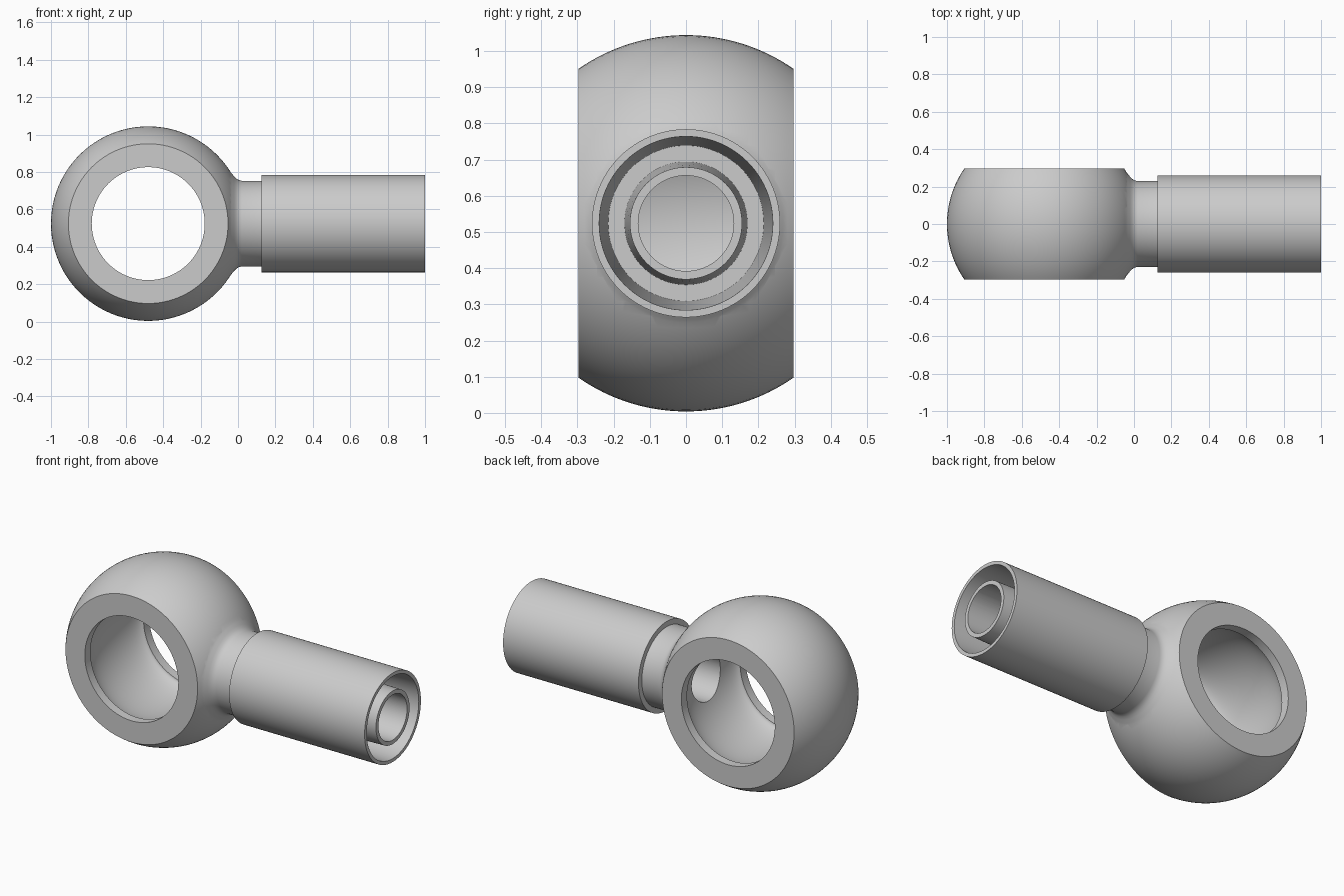
import bpy
import bmesh
from math import pi, sin, cos, asin, radians
from mathutils import Vector, Matrix

old = bpy.data.objects.get("Cube")
if old:
    bpy.data.objects.remove(old, do_unlink=True)

EYE = Vector((-0.48, 0, 0.524))   # centre of the ball
BALL, HALF_WIDTH, HOLE = 0.52, 0.297, 0.302
LIP, GROOVE = 0.245, 0.36
BORE = 0.132

steel = bpy.data.materials.new("light grey steel")
steel.use_nodes = True
grey = (0.6, 0.6, 0.6, 1)
steel.diffuse_color = grey
steel.node_tree.nodes["Principled BSDF"].inputs["Base Color"].default_value = grey


def lathe(name, profile, axis, centre, closed=False, steps=96):
    """Spin (along, radius) points about the x or y axis through centre."""
    bm = bmesh.new()
    side = Vector((0, 0, 1))
    verts = [bm.verts.new(centre + axis * a + side * r) for a, r in profile]
    edges = [bm.edges.new(pair) for pair in zip(verts, verts[1:])]
    if closed:
        edges.append(bm.edges.new((verts[-1], verts[0])))
    bmesh.ops.spin(bm, geom=verts + edges, cent=centre, axis=axis,
                   angle=2 * pi, steps=steps)
    bmesh.ops.remove_doubles(bm, verts=bm.verts, dist=1e-5)
    bmesh.ops.recalc_face_normals(bm, faces=bm.faces)
    mesh = bpy.data.meshes.new(name)
    bm.to_mesh(mesh)
    bm.free()
    mesh.materials.append(steel)
    obj = bpy.data.objects.new(name, mesh)
    bpy.context.collection.objects.link(obj)
    return obj


def combine(target, tool, operation):
    """Apply a boolean and discard the tool object."""
    mod = target.modifiers.new(operation.lower(), "BOOLEAN")
    mod.operation, mod.object, mod.solver = operation, tool, "EXACT"
    bpy.context.view_layer.objects.active = target
    bpy.ops.object.modifier_apply(modifier=mod.name)
    bpy.data.objects.remove(tool, do_unlink=True)


# Eye: truncated ball outside, lipped hole with a rounded groove inside
N = 32
limit = asin(HALF_WIDTH / BALL)
outer = [(BALL * sin(t), BALL * cos(t))
         for t in (limit * (2 * i / N - 1) for i in range(N + 1))]
groove = [(LIP * cos(pi * i / N), HOLE + (GROOVE - HOLE) * sin(pi * i / N))
          for i in range(N + 1)]
inner = [(HALF_WIDTH, HOLE)] + groove + [(-HALF_WIDTH, HOLE)]
eye = lathe("eye_fitting", outer + inner, Vector((0, 1, 0)), EYE, closed=True)

# Stem: filleted neck, sleeve with tapered socket, tapered inner nipple
stem_profile = [
    (-0.08, 0), (-0.08, 0.27), (-0.046, 0.283), (-0.033, 0.268),
    (-0.021, 0.253), (-0.009, 0.241), (0.004, 0.233), (0.02, 0.229),
    (0.125, 0.229), (0.125, 0.26), (1, 0.26), (1, 0.24),
    (0.2, 0.215), (0.2, 0.17), (1, 0.155), (1, 0)]
X = Vector((1, 0, 0))
axis_point = Vector((0, 0, EYE.z))
stem = lathe("stem", stem_profile, X, axis_point)
combine(eye, stem, "UNION")

# Bore: passage from the nipple tip into the eye
bore = lathe("bore_cutter", [(-0.35, 0), (-0.35, BORE), (1.1, BORE), (1.1, 0)],
             X, axis_point)
bore.hide_render = True
combine(eye, bore, "DIFFERENCE")

# Smooth curved surfaces, crisp rims
bpy.ops.object.select_all(action="DESELECT")
eye.select_set(True)
bpy.context.view_layer.objects.active = eye
bpy.ops.object.shade_smooth_by_angle(angle=radians(25))
